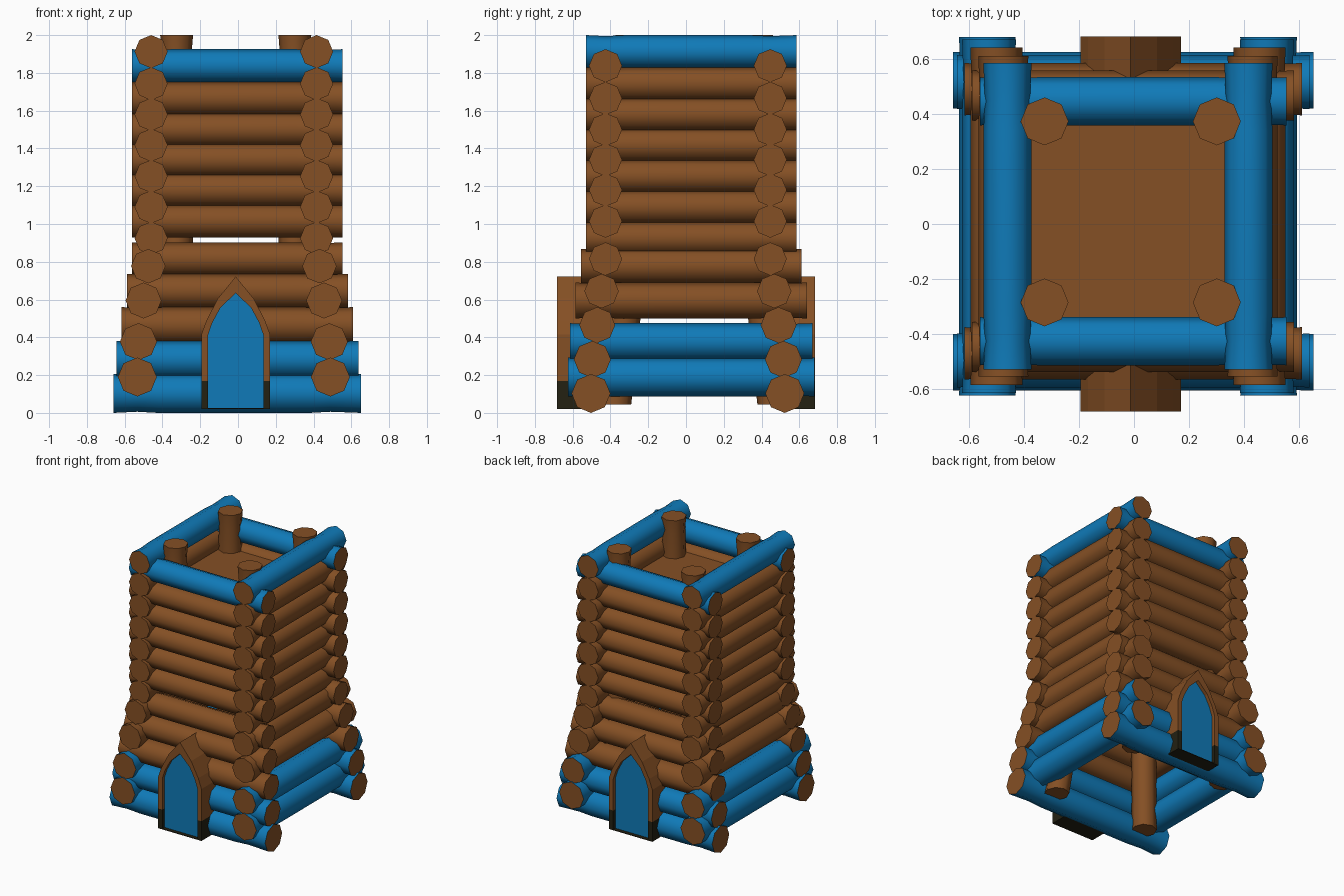
import bpy, bmesh, math
from mathutils import Vector

if "Cube" in bpy.data.objects:
    bpy.data.objects.remove(bpy.data.objects["Cube"])


def material(name, rgb):
    m = bpy.data.materials.new(name)
    m.diffuse_color = (*rgb, 1)
    m.use_nodes = True
    m.node_tree.nodes["Principled BSDF"].inputs["Base Color"].default_value = m.diffuse_color
    return m


BROWN = material("brown_wood", (0.235, 0.080, 0.018))
BLUE = material("blue_paint", (0.005, 0.195, 0.480))
DARK = material("dark_base", (0.017, 0.015, 0.006))


def finish(name, bm, mats, smooth=False):
    bmesh.ops.recalc_face_normals(bm, faces=bm.faces)
    me = bpy.data.meshes.new(name)
    bm.to_mesh(me)
    bm.free()
    ob = bpy.data.objects.new(name, me)
    bpy.context.collection.objects.link(ob)
    for m in mats:
        me.materials.append(m)
    if smooth:
        bpy.ops.object.select_all(action='DESELECT')
        ob.select_set(True)
        bpy.context.view_layer.objects.active = ob
        bpy.ops.object.shade_smooth_by_angle(angle=math.radians(50))
    return ob


def tube(name, rings, u, v, side):
    """Eight-sided trunk through (centre, radius) rings; the cut ends are bare wood."""
    bm = bmesh.new()
    loops = []
    for c, r in rings:
        loops.append([bm.verts.new(Vector(c) + r * (math.cos(k * math.pi / 4) * u
                      + math.sin(k * math.pi / 4) * v)) for k in range(8)])
    for a, b in zip(loops, loops[1:]):
        for k in range(8):
            bm.faces.new((a[k], a[k - 1], b[k - 1], b[k]))
    for cap in (loops[0], loops[-1]):
        bm.faces.new(cap).material_index = 1
    return finish(name, bm, [side, BROWN], True)


X, Y, Z = Vector((1, 0, 0)), Vector((0, 1, 0)), Vector((0, 0, 1))
CX, CY = -0.022, 0.010        # centre of the walls

# per course: z of x-log, z of y-log, radius, half spacing x / y, half length x / y
courses = [
    (0.103, 0.190, 0.103, 0.511, 0.513, 0.655, 0.652),
    (0.283, 0.377, 0.098, 0.505, 0.506, 0.640, 0.643),
    (0.465, 0.595, 0.095, 0.478, 0.480, 0.613, 0.613),
    (0.645, 0.777, 0.091, 0.453, 0.457, 0.585, 0.583),
]
upper_x = [0.815, 1.015, 1.180, 1.340, 1.500, 1.665, 1.838]
upper_y = [0.925, 1.090, 1.2525, 1.4175, 1.580, 1.7425, 1.9125]
courses += [(a, b, 0.0875, 0.438, 0.436, 0.557, 0.557) for a, b in zip(upper_x, upper_y)]


def log_rings(axis, base, half, mid, cross_mid, cross, r):
    """Log that narrows slightly where it crosses its neighbours."""
    stops = [(mid - half, r), (cross_mid - cross, r * 0.94), (cross_mid - cross + 0.11, r),
             (cross_mid + cross - 0.11, r), (cross_mid + cross, r * 0.94), (mid + half, r)]
    return [(base + axis * t, s) for t, s in stops]


# stacked wall logs
for i, (zx, zy, r, sx, sy, lx, ly) in enumerate(courses):
    side = BLUE if i in (0, 1, len(courses) - 1) else BROWN
    for s, nx, ny in ((-1, "front", "left"), (1, "back", "right")):
        tube(f"{nx}_log_{i + 1}", log_rings(X, Vector((0, CY + s * sy, zx)), lx, -0.003, CX, sx, r),
             Y, Z, side)
        tube(f"{ny}_log_{i + 1}", log_rings(Y, Vector((CX + s * sx, 0, zy)), ly, 0.028, CY, sy, r),
             X, Z, side)

# four inner corner posts, splayed at the foot
for sx in (-1, 1):
    for sy in (-1, 1):
        px, py = -0.012 + sx * 0.313, 0.044 + sy * 0.329
        rings = [((px + sx * 0.085, py + sy * 0.093, 0.045), 0.088), ((px, py, 0.90), 0.087),
                 ((px, py, 1.70), 0.086), ((px, py, 1.90), 0.079), ((px, py, 2.0), 0.087)]
        tube(f"post_{'left' if sx < 0 else 'right'}_{'front' if sy < 0 else 'back'}",
             rings, X, Y, BROWN)

# platform near the top
bm = bmesh.new()
bmesh.ops.create_cube(bm, size=1)
for v in bm.verts:
    v.co = (CX + v.co.x * 0.88, CY + v.co.y * 0.87, 1.70 + v.co.z * 0.02)
finish("top_platform", bm, [BROWN])


def arch(w, zs, profile):
    """Closed pointed-arch outline from right-hand side points, mirrored."""
    right = [(w, z) for z in zs] + profile
    left = [(-x, z) for x, z in reversed(right) if x > 0]
    return right + left


outer = arch(0.182, (0.02, 0.17), [(0.182, 0.415), (0.155, 0.49), (0.095, 0.605), (0.0, 0.722)])
inner = arch(0.147, (0.025, 0.17), [(0.147, 0.41), (0.125, 0.475), (0.082, 0.555), (0.0, 0.635)])

# pointed doors, front and back
for s, name in ((-1, "front"), (1, "back")):
    yo, yi = s * 0.682, s * 0.47
    yp = s * 0.655
    bm = bmesh.new()
    ring = lambda pts, y: [bm.verts.new((x - 0.012, y, z)) for x, z in pts]
    loops = [ring(inner, yi), ring(outer, yi), ring(outer, yo), ring(inner, yo)]
    n = len(outer)
    for a, b in zip(loops, loops[1:] + loops[:1]):
        for k in range(n):
            f = bm.faces.new((a[k], a[k - 1], b[k - 1], b[k]))
            # dark foot of the frame
            f.material_index = 1 if f.calc_center_median().z < 0.15 else 0
    finish(f"{name}_door_frame", bm, [BROWN, DARK])
    bm = bmesh.new()
    a, b = ring(inner, yp), ring(inner, yi + s * 0.005)
    bm.faces.new(a)
    bm.faces.new(b)
    for k in range(n):
        bm.faces.new((a[k], a[k - 1], b[k - 1], b[k]))
    finish(f"{name}_door", bm, [BLUE])
